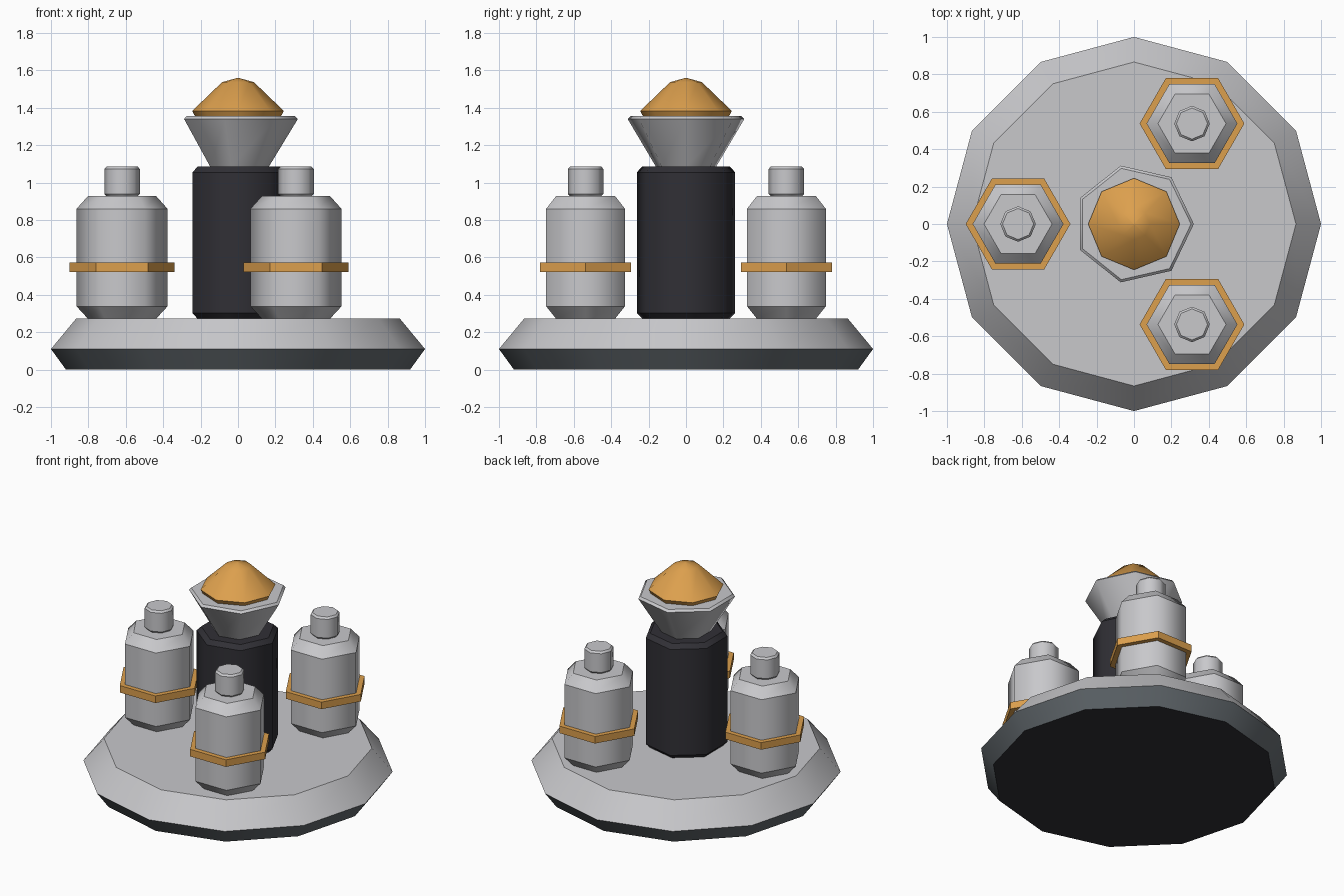
import bpy, bmesh, math

if "Cube" in bpy.data.objects:
    bpy.data.objects.remove(bpy.data.objects["Cube"])

def material(name, rgb):
    m = bpy.data.materials.new(name)
    m.diffuse_color = (*rgb, 1)
    m.use_nodes = True
    m.node_tree.nodes["Principled BSDF"].inputs["Base Color"].default_value = m.diffuse_color
    return m

GREY = material("light grey", (0.58, 0.58, 0.60))
SLATE = material("dark grey", (0.13, 0.15, 0.165))
BLACK = material("near black", (0.03, 0.029, 0.036))
ORANGE = material("orange", (0.72, 0.35, 0.075))

def lathe(name, profile, sides, mats, centre=(0, 0), smooth=True, soft_rings=(), closed=False):
    """Revolve (radius, z) points; vertical edges soft, rings sharp unless listed."""
    bm = bmesh.new()
    rings = []
    for r, z in profile:
        rings.append([bm.verts.new((r * math.cos(2 * math.pi * i / sides),
                                    r * math.sin(2 * math.pi * i / sides), z))
                      for i in range(sides)])
    n = len(rings)
    for k in range(n if closed else n - 1):
        a, b = rings[k], rings[(k + 1) % n]
        for i in range(sides):
            j = (i + 1) % sides
            bm.faces.new((a[i], a[j], b[j], b[i]))
    if not closed:
        bm.faces.new(rings[0][::-1])
        bm.faces.new(rings[-1])
    bmesh.ops.recalc_face_normals(bm, faces=bm.faces)
    for f in bm.faces:
        f.smooth = smooth
    for k, ring in enumerate(rings):
        for i in range(sides):
            e = bm.edges.get((ring[i], ring[(i + 1) % sides]))
            e.smooth = k in soft_rings
    me = bpy.data.meshes.new(name)
    bm.to_mesh(me)
    bm.free()
    for m in mats:
        me.materials.append(m)
    ob = bpy.data.objects.new(name, me)
    ob.location = (*centre, 0)
    bpy.context.collection.objects.link(ob)
    return ob

# Base plate: grey top, dark lower rim, black underside
base = lathe("base_plate", [(0.92, 0), (1.0, 0.11), (0.866, 0.272)], 12, [GREY, SLATE, BLACK])
for p in base.data.polygons:
    if p.normal.z < -0.95:
        p.material_index = 2
    elif p.normal.z < -0.1:
        p.material_index = 1

# Central column, funnel and dome
lathe("central_column", [(0.24, 0.272), (0.27, 0.302), (0.27, 1.055), (0.24, 1.085)], 7, [BLACK])
lathe("funnel", [(0.165, 1.085), (0.32, 1.34), (0.305, 1.355)], 7, [GREY])
lathe("dome", [(0.23, 1.355), (0.245, 1.383), (0.085, 1.537), (0.002, 1.56)], 8, [ORANGE],
      soft_rings=(2, 3))

# Three canisters around the column, each with a band and a cap
for i in range(3):
    a = math.pi + i * 2 * math.pi / 3
    c = (0.62 * math.cos(a), 0.62 * math.sin(a))
    lathe(f"canister_{i+1}", [(0.182, 0.272), (0.243, 0.338), (0.243, 0.86), (0.182, 0.928)],
          6, [GREY], c)
    lathe(f"canister_band_{i+1}", [(0.235, 0.522), (0.28, 0.522), (0.28, 0.572), (0.235, 0.572)],
          6, [ORANGE], c, smooth=False, closed=True)
    lathe(f"canister_cap_{i+1}", [(0.083, 0.926), (0.095, 0.94), (0.095, 1.073), (0.083, 1.086)],
          8, [GREY], c)
